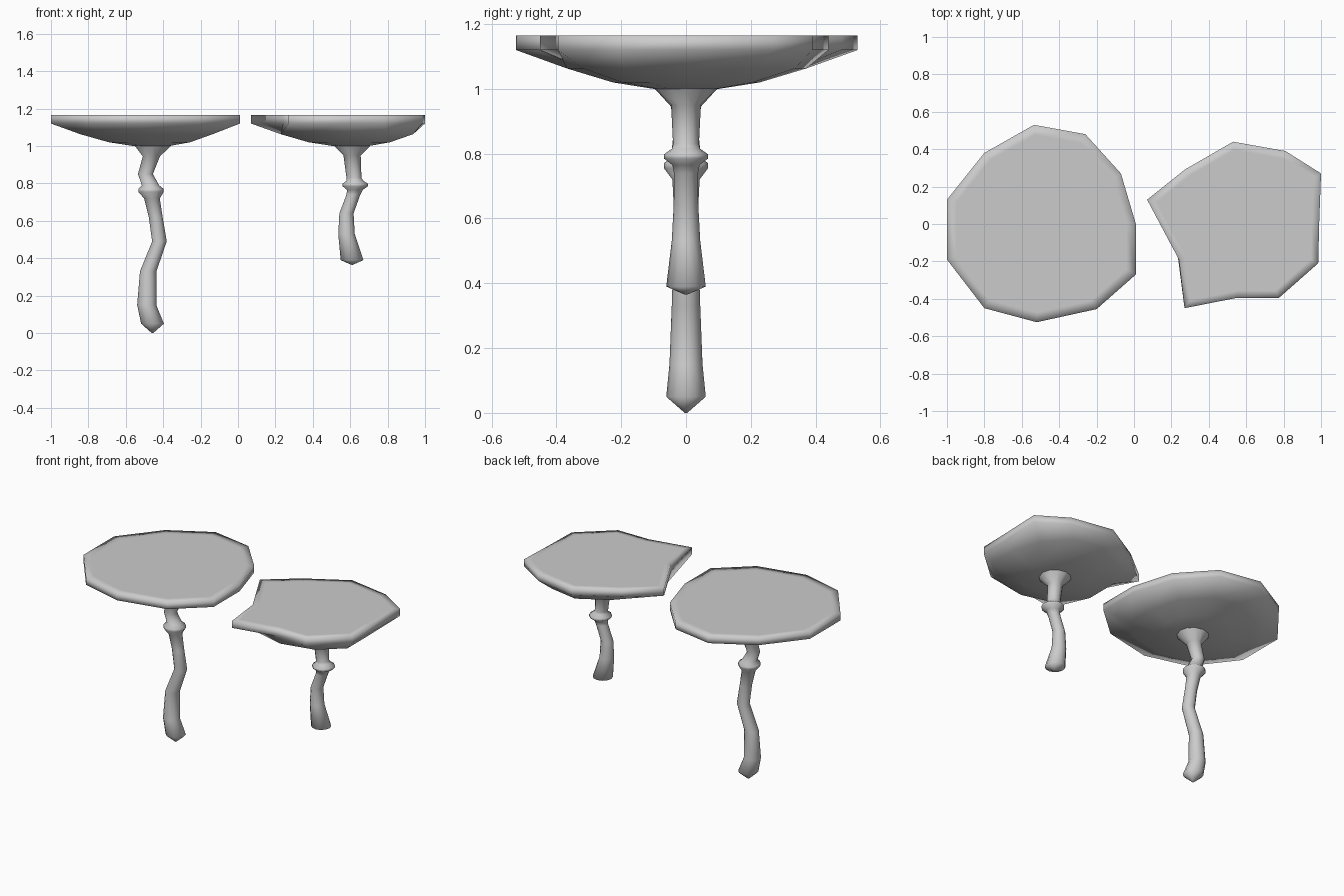
import bpy, bmesh
from math import cos, sin, pi

if "Cube" in bpy.data.objects:
    bpy.data.objects.remove(bpy.data.objects["Cube"])


def loft(name, rings):
    # Skin a list of equal-length point rings and close both ends
    bm = bmesh.new()
    loops = [[bm.verts.new(p) for p in ring] for ring in rings]
    n = len(loops[0])
    for a, b in zip(loops, loops[1:]):
        for i in range(n):
            j = (i + 1) % n
            bm.faces.new((a[i], a[j], b[j], b[i]))
    bm.faces.new(loops[0])
    bm.faces.new(loops[-1])
    bmesh.ops.recalc_face_normals(bm, faces=bm.faces)
    me = bpy.data.meshes.new(name)
    bm.to_mesh(me)
    bm.free()
    for p in me.polygons:
        p.use_smooth = True
    ob = bpy.data.objects.new(name, me)
    bpy.context.collection.objects.link(ob)
    return ob


def scaled(outline, cx, s, z):
    return [(cx + (x - cx) * s, y * s, z) for x, y in outline]


def cap(name, rim, under, cx, stem_x):
    # Flat top with narrow border, upright rim, shallow bowl underneath
    loft(name, [
        scaled(rim, cx, 0.9, 1.165),
        scaled(rim, cx, 1.0, 1.165),
        scaled(rim, cx, 1.0, 1.12),
        scaled(under, (cx + stem_x) / 2, 0.70, 1.063),
        scaled(under, stem_x, 0.43, 1.02),
        scaled(under, stem_x, 0.19, 1.0),
    ])


def stem(name, path, sides=12):
    # Path entries are (centre x, z, radius)
    loft(name, [[(x + r * cos(2 * pi * i / sides), r * sin(2 * pi * i / sides), z)
                 for i in range(sides)] for x, z, r in path])


# Cap outlines seen from above
round_rim = [(-1, .13), (-.8, .38), (-.535, .53), (-.26, .48), (-.07, .27), (.01, 0),
             (.01, -.27), (-.2, -.455), (-.52, -.525), (-.8, -.45), (-1, -.19)]
torn_rim = [(.07, .13), (.27, .29), (.53, .44), (.81, .39), (1, .27), (.99, 0),
            (.985, -.21), (.775, -.395), (.55, -.395), (.27, -.45), (.24, -.19)]
torn_under = [(x + 1.07, y) for x, y in round_rim]

cap("tall_mushroom_cap", round_rim, round_rim, -.495, -.457)
cap("short_mushroom_cap", torn_rim, torn_under, .59, .61)

# Crooked stems with collar ring and swollen foot
stem("tall_mushroom_stem", [
    (-.455, 1.01, .10), (-.455, 1.0, .096), (-.463, .945, .046), (-.495, .85, .040),
    (-.468, .79, .046), (-.465, .77, .068), (-.465, .755, .068), (-.46, .72, .042),
    (-.44, .62, .037), (-.42, .49, .039), (-.48, .33, .044), (-.488, .15, .051),
    (-.457, .05, .061), (-.457, 0, .004)])
stem("short_mushroom_stem", [
    (.61, 1.01, .10), (.61, 1.0, .096), (.61, .95, .046), (.62, .83, .040),
    (.625, .815, .044), (.627, .798, .068), (.627, .785, .068), (.625, .765, .042),
    (.617, .74, .037), (.58, .64, .038), (.58, .53, .044),
    (.61, .39, .061), (.61, .365, .004)])
